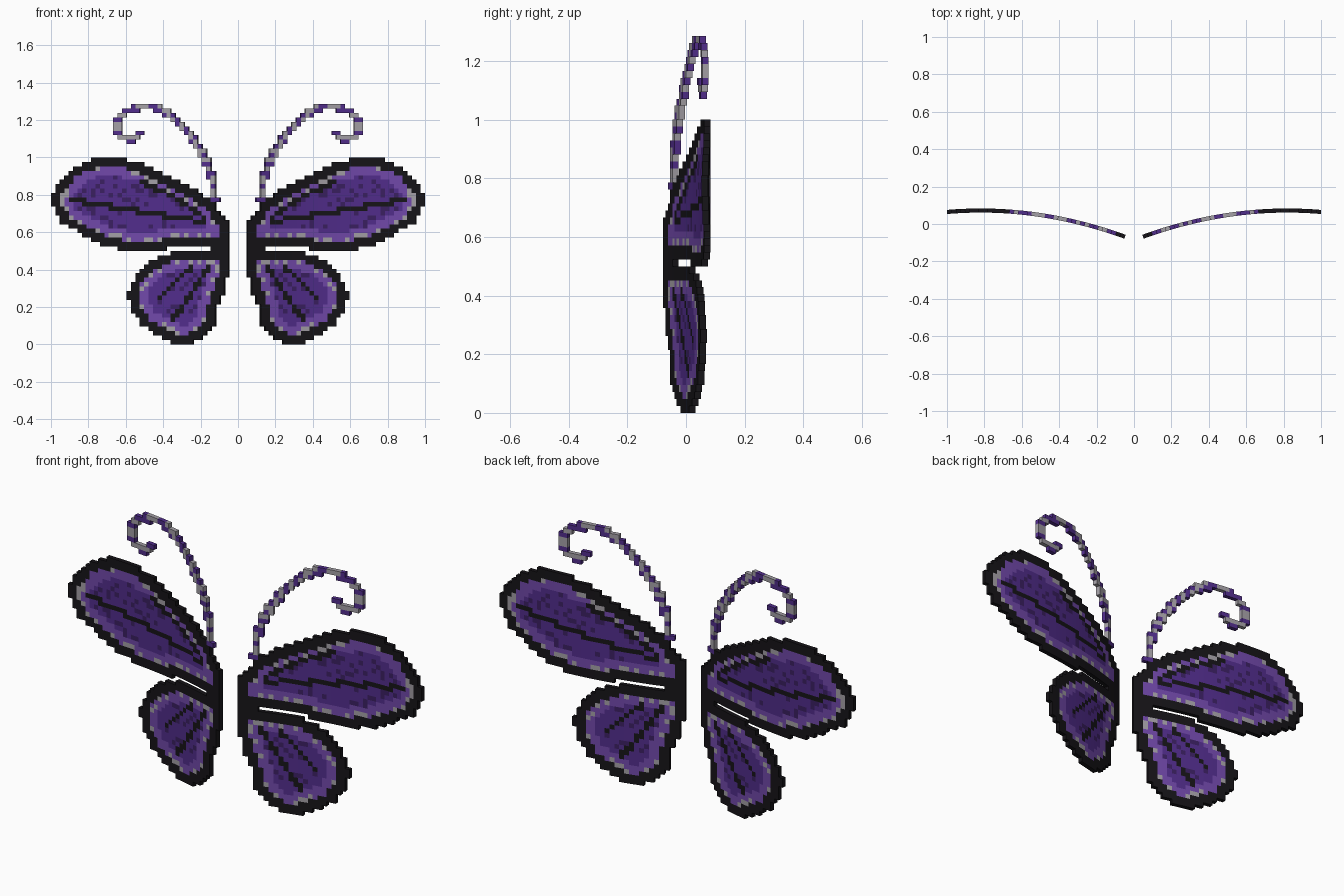
import bpy, bmesh, math, random
from mathutils import Vector
from mathutils.geometry import intersect_point_line

if "Cube" in bpy.data.objects:
    bpy.data.objects.remove(bpy.data.objects["Cube"])

S, X0, T = 0.0238, 0.048, 0.022        # cell size, inner edge, sheet thickness
NX, NZ = 40, 54
COLOURS = {"black": (0.008, 0.007, 0.009), "purple": (0.083, 0.026, 0.26),
           "light_purple": (0.165, 0.065, 0.40), "dark_purple": (0.043, 0.014, 0.12),
           "grey": (0.37, 0.35, 0.38)}
NAMES = list(COLOURS)
MATS = []
for n, c in COLOURS.items():
    m = bpy.data.materials.new(n)
    m.diffuse_color = (*c, 1)
    m.use_nodes = True
    m.node_tree.nodes["Principled BSDF"].inputs["Base Color"].default_value = m.diffuse_color
    MATS.append(m)

UPPER = [(.05, .39), (.05, .64), (.08, .69), (.14, .765), (.25, .84), (.37, .9), (.5, .965), (.6, .99),
         (.7, 1.005), (.8, .985), (.9, .935), (.96, .86), (1.0, .80), (1.0, .75), (.97, .69),
         (.93, .64), (.85, .6), (.77, .55), (.68, .52), (.6, .505), (.45, .505), (.3, .52), (.14, .53),
         (.1, .5), (.1, .39)]
LOWER = [(.05, .53), (.05, .39), (.075, .29), (.11, .2), (.125, .1), (.18, .045), (.25, .005),
         (.34, .005), (.42, .045), (.51, .1), (.565, .18), (.59, .27), (.55, .36), (.48, .435),
         (.4, .48), (.33, .497), (.14, .5), (.12, .53)]
ANTENNA = [(.125, .77), (.13, .85), (.15, .93), (.18, 1.0), (.22, 1.07), (.28, 1.15), (.35, 1.22),
           (.42, 1.26), (.48, 1.272), (.55, 1.265), (.615, 1.23), (.65, 1.18), (.635, 1.12),
           (.6, 1.1), (.55, 1.1), (.525, 1.135)]
UPPER_VEINS = [((.16, .67), (.34, .79)), ((.34, .79), (.52, .87)), ((.17, .655), (.90, .775)),
               ((.2, .66), (.58, .70))][:3]
LOWER_VEINS = [((.14, .43), (.34, .14)), ((.24, .42), (.42, .25))]


def seg_dist(p, a, b):
    q, t = intersect_point_line(Vector((*p, 0)), Vector((*a, 0)), Vector((*b, 0)))
    q = (Vector((*a, 0)), q, Vector((*b, 0)))[0 if t < 0 else 2 if t > 1 else 1]
    return (Vector((*p, 0)) - q).length


def inside(p, poly):
    hit = False
    for (ax, az), (bx, bz) in zip(poly, poly[1:] + poly[:1]):
        if (az > p[1]) != (bz > p[1]) and p[0] < (bx - ax) * (p[1] - az) / (bz - az) + ax:
            hit = not hit
    return hit


def centre(i, k):
    return X0 + (i + .5) * S, (k + .5) * S


def wing_cells(poly, veins, seed):
    """Colour each cell by its depth from the outline"""
    rnd, cells = random.Random(seed), {}
    for i in range(NX):
        for k in range(NZ):
            p = centre(i, k)
            if not inside(p, poly):
                continue
            d = min(seg_dist(p, a, b) for a, b in zip(poly, poly[1:] + poly[:1]))
            r = rnd.random()
            if d < .05:
                c = "black"
            elif d < .072:
                c = "grey" if r < .45 else "light_purple"
            elif min(seg_dist(p, *v) for v in veins) < .0135:
                c = "black"
            elif d < .1:
                c = "light_purple"
            else:
                c = "dark_purple" if r < .2 else "purple"
            cells[i, k] = c
    return cells


def antenna_cells():
    """Cells along the curled feeler, banded purple and grey"""
    cells = {}
    for i in range(NX):
        for k in range(NZ):
            p = centre(i, k)
            d, s = min((seg_dist(p, a, b), n) for n, (a, b) in enumerate(zip(ANTENNA, ANTENNA[1:])))
            if d < .0185:
                band = math.hypot(p[0] - .4, p[1] - 1.0) + math.atan2(p[1] - 1.0, p[0] - .4) * .3
                cells[i, k] = "grey" if (band % .09) < .045 else "purple"
    return cells


def bent(i, k, side, mirror):
    """Grid corner on the bowed sheet"""
    x = X0 + i * S
    y, slope = .072 - .235 * (.82 - x) ** 2, .47 * (.82 - x)
    h = side * T / 2 / math.hypot(1, slope)
    return (mirror * (x - slope * h), y + h, k * S)


def build(name, cells, mirror):
    bm, verts = bmesh.new(), {}

    def v(i, k, side):
        if (i, k, side) not in verts:
            verts[i, k, side] = bm.verts.new(bent(i, k, side, mirror))
        return verts[i, k, side]

    for (i, k), c in cells.items():
        ring = [(i, k), (i + 1, k), (i + 1, k + 1), (i, k + 1)]
        quads = [[v(*q, -1) for q in ring], [v(*q, 1) for q in reversed(ring)]]
        for n, (di, dk) in enumerate([(0, -1), (1, 0), (0, 1), (-1, 0)]):
            if (i + di, k + dk) not in cells:
                a, b = ring[n], ring[(n + 1) % 4]
                quads.append([v(*b, -1), v(*a, -1), v(*a, 1), v(*b, 1)])
        for q in quads:
            f = bm.faces.new(q if mirror > 0 else q[::-1])
            f.material_index = NAMES.index(c)
    me = bpy.data.meshes.new(name)
    bm.to_mesh(me)
    bm.free()
    for m in MATS:
        me.materials.append(m)
    bpy.context.collection.objects.link(bpy.data.objects.new(name, me))


# wings and antennae, mirrored left and right
upper = wing_cells(UPPER, UPPER_VEINS, 3)
lower = {c: m for c, m in wing_cells(LOWER, LOWER_VEINS, 5).items() if c not in upper}
feeler = {c: m for c, m in antenna_cells().items() if c not in upper}
for label, sign in (("right", 1), ("left", -1)):
    build(label + "_upper_wing", upper, sign)
    build(label + "_lower_wing", lower, sign)
    build(label + "_antenna", feeler, sign)
